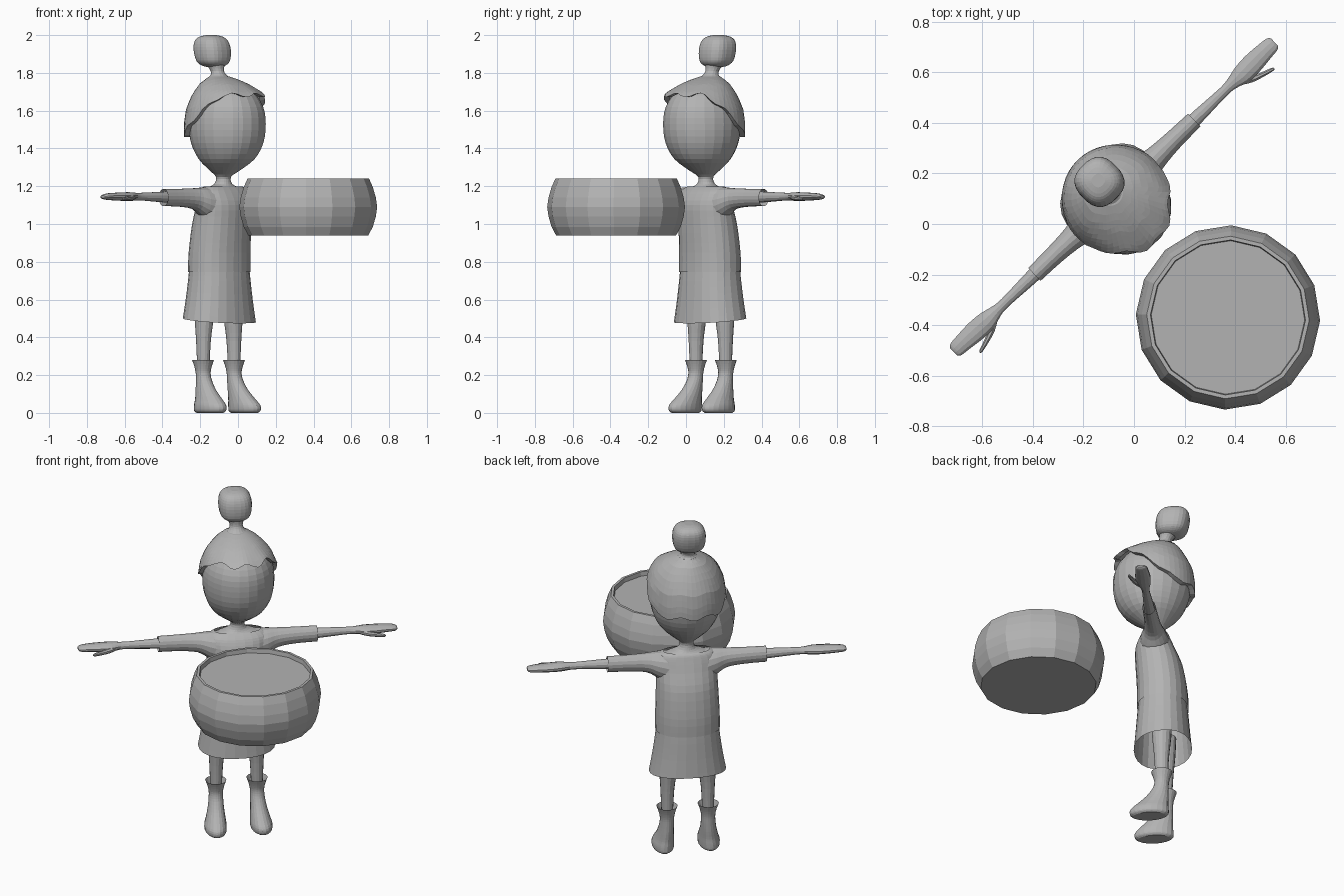
import bpy, bmesh, math
from mathutils import Matrix

clay = bpy.data.materials.new("clay_grey")
clay.diffuse_color = (0.45, 0.45, 0.45, 1)

# the figure is built facing -y, then turned towards the drum
PLACE = Matrix.Translation((-0.078, 0.106, 0)) @ Matrix.Rotation(math.radians(44), 4, 'Z')


def finish(name, bm, matrix=PLACE):
    bmesh.ops.recalc_face_normals(bm, faces=bm.faces)
    me = bpy.data.meshes.new(name)
    bm.to_mesh(me)
    bm.free()
    me.materials.append(clay)
    ob = bpy.data.objects.new(name, me)
    ob.matrix_world = matrix
    bpy.context.collection.objects.link(ob)
    return ob


def smooth_rings(rings, k):
    """Catmull-Rom interpolation between rings."""
    out = []
    for i in range(len(rings) - 1):
        p0, p1 = rings[max(i - 1, 0)], rings[i]
        p2, p3 = rings[i + 1], rings[min(i + 2, len(rings) - 1)]
        for j in range(k):
            t = j / k
            out.append([0.5 * (2 * b + (c - a) * t + (2 * a - 5 * b + 4 * c - d) * t * t
                               + (3 * b - a - 3 * c + d) * t ** 3)
                        for a, b, c, d in zip(p0, p1, p2, p3)])
    return out + [list(rings[-1])]


def bridge(bm, rows, cap0=False, cap1=False):
    rows = [[bm.verts.new(p) for p in r] for r in rows]
    n = len(rows[0])
    for a, b in zip(rows, rows[1:]):
        for i in range(n):
            j = (i + 1) % n
            bm.faces.new((a[i], a[j], b[j], b[i]))
    if cap0:
        bm.faces.new(rows[0])
    if cap1:
        bm.faces.new(rows[-1])


def loft(name, rings, n=24, axis='z', cap0=False, cap1=False, k=3, power=2.0, tilt=None):
    """Rings are (cx, cy, cz, ra, rb); cross-sections lie square to the axis."""
    def se(v):
        return math.copysign(abs(v) ** (2 / power), v)
    rows = []
    for cx, cy, cz, ra, rb in smooth_rings(rings, k):
        row = []
        for i in range(n):
            t = 2 * math.pi * (i + 0.5) / n
            u, v = ra * se(math.cos(t)), rb * se(math.sin(t))
            p = (cx + u, cy + v, cz) if axis == 'z' else (cx, cy + u, cz + v)
            if tilt:
                p = (p[0], p[1], p[2] + tilt(p))
            row.append(p)
        rows.append(row)
    bm = bmesh.new()
    bridge(bm, rows, cap0, cap1)
    return finish(name, bm)


# head and neck
loft("head", [(0, 0, 1.17, .145, .075), (0, 0, 1.19, .11, .062), (0, 0, 1.212, .05, .046),
              (0, -.002, 1.25, .04, .041), (0, -.012, 1.285, .08, .085), (0, -.026, 1.345, .145, .155),
              (0, -.03, 1.43, .186, .2), (0, -.03, 1.53, .197, .214), (0, -.03, 1.62, .183, .2),
              (0, -.025, 1.70, .135, .15), (0, -.02, 1.74, .07, .08), (0, -.02, 1.752, .01, .01)],
     cap1=True)

# hair cap with a wavy lower edge: high fringe in front, long at the back
PROFILE = [(1.40, .222), (1.47, .228), (1.53, .228), (1.61, .217), (1.67, .192), (1.70, .172),
           (1.74, .13), (1.765, .09), (1.78, .055)]


def hair_radius(z):
    for (z0, r0), (z1, r1) in zip(PROFILE, PROFILE[1:]):
        if z <= z1:
            return r0 + (r1 - r0) * (z - z0) / (z1 - z0)
    return PROFILE[-1][1]


def hair_point(az, t, shrink=0.0):
    side = min(max((abs(az) - 0.95) / 1.25, 0), 1)
    edge = 1.682 - 0.21 * side + 0.011 * math.sin(9 * az + 1)
    z = edge + (1.78 - edge) * t
    front = max(math.cos(az), 0)
    r = hair_radius(z) + 0.022 * front * (1 - t) ** 2 - shrink
    cy = -.03 + .06 * max((z - 1.66) / .12, 0) ** 2
    return (.97 * r * math.sin(az), cy - 1.04 * r * math.cos(az), z)


N = 48
azs = [-math.pi + 2 * math.pi * i / N for i in range(N)]
rows = [[hair_point(a, 0, .03) for a in azs]]
rows += [[hair_point(a, t / 9) for a in azs] for t in range(10)]
bm = bmesh.new()
bridge(bm, rows, cap1=True)
finish("hair", bm)

# bun and its stalk
loft("bun_stalk", [(0, .03, 1.765, .08, .08), (0, .034, 1.785, .046, .046),
                   (0, .045, 1.81, .036, .036), (0, .06, 1.845, .05, .05)], n=16)
loft("bun", [(0, .07, 1.83, .03, .03), (0, .073, 1.84, .06, .06), (0, .077, 1.865, .083, .083),
             (0, .084, 1.92, .091, .092), (0, .09, 1.965, .083, .085), (0, .092, 1.99, .06, .062),
             (0, .092, 2.0, .025, .025)], n=24, power=2.6, cap0=True, cap1=True)

# shirt body and skirt
loft("shirt", [(0, .03, .745, .178, .14), (0, .028, .85, .176, .138), (0, .012, 1.0, .17, .13),
               (0, -.008, 1.1, .168, .112), (0, -.008, 1.16, .17, .088), (0, -.002, 1.187, .152, .07),
               (0, 0, 1.198, .128, .056)], power=2.2)
loft("skirt", [(0, .03, .76, .172, .134), (0, .03, .70, .178, .14), (0, .03, .60, .192, .148),
               (0, .03, .49, .212, .158)], power=2.2,
     tilt=lambda p: .1 * (p[1] - .03) * max(0, (.76 - p[2]) / .27))

for side, tag in ((-1, "right"), (1, "left")):
    def sx(rings):
        return [(side * r[0],) + r[1:] for r in rings]

    # sleeve, arm with hand, thumb
    loft(tag + "_sleeve", sx([(.10, -.005, 1.10, .085, .095), (.16, -.004, 1.117, .07, .077),
                              (.22, -.002, 1.134, .05, .056), (.32, 0, 1.139, .04, .048),
                              (.44, 0, 1.14, .036, .046)]), n=16, axis='x')
    loft(tag + "_arm", sx([(.36, 0, 1.142, .03, .032), (.46, 0, 1.143, .028, .028),
                           (.60, 0, 1.145, .021, .021), (.65, 0, 1.145, .026, .021),
                           (.70, -.002, 1.145, .04, .024), (.76, 0, 1.145, .043, .022),
                           (.83, .002, 1.145, .037, .019), (.87, .002, 1.144, .032, .014),
                           (.883, .002, 1.144, .02, .006)]),
         n=12, axis='x', cap1=True)
    loft(tag + "_thumb", sx([(.66, -.01, 1.142, .014, .012), (.71, -.038, 1.138, .016, .014),
                             (.76, -.058, 1.135, .011, .012), (.80, -.07, 1.133, .008, .009),
                             (.81, -.072, 1.133, .003, .004)]),
         n=8, axis='x', cap1=True)

    # leg and boot
    loft(tag + "_leg", sx([(.105, .035, .62, .056, .058), (.107, .035, .5, .05, .052),
                           (.112, .035, .38, .038, .041), (.113, .035, .22, .031, .033)]), n=16)
    loft(tag + "_boot", sx([(.127, -.03, 0.0, .046, .09), (.127, -.031, .012, .058, .106),
                            (.126, -.03, .04, .06, .106), (.122, -.014, .075, .053, .087),
                            (.118, .01, .12, .045, .064), (.115, .028, .17, .04, .046),
                            (.114, .035, .21, .039, .04), (.114, .036, .245, .046, .046),
                            (.114, .036, .28, .058, .058)]), n=20, cap0=True)

# barrel-shaped drum with a recessed top skin
SIDES = 16
outline = [(.318, .94), (.342, .985), (.358, 1.04), (.365, 1.09), (.358, 1.14), (.342, 1.195),
           (.322, 1.24), (.307, 1.24), (.304, 1.215)]
rows = [[(r * math.cos(2 * math.pi * i / SIDES), r * math.sin(2 * math.pi * i / SIDES), z)
         for i in range(SIDES)] for r, z in outline]
bm = bmesh.new()
bridge(bm, rows, cap0=True, cap1=True)
finish("drum", bm, Matrix.Translation((.372, -.37, 0)) @ Matrix.Rotation(math.radians(-2), 4, 'Z'))
